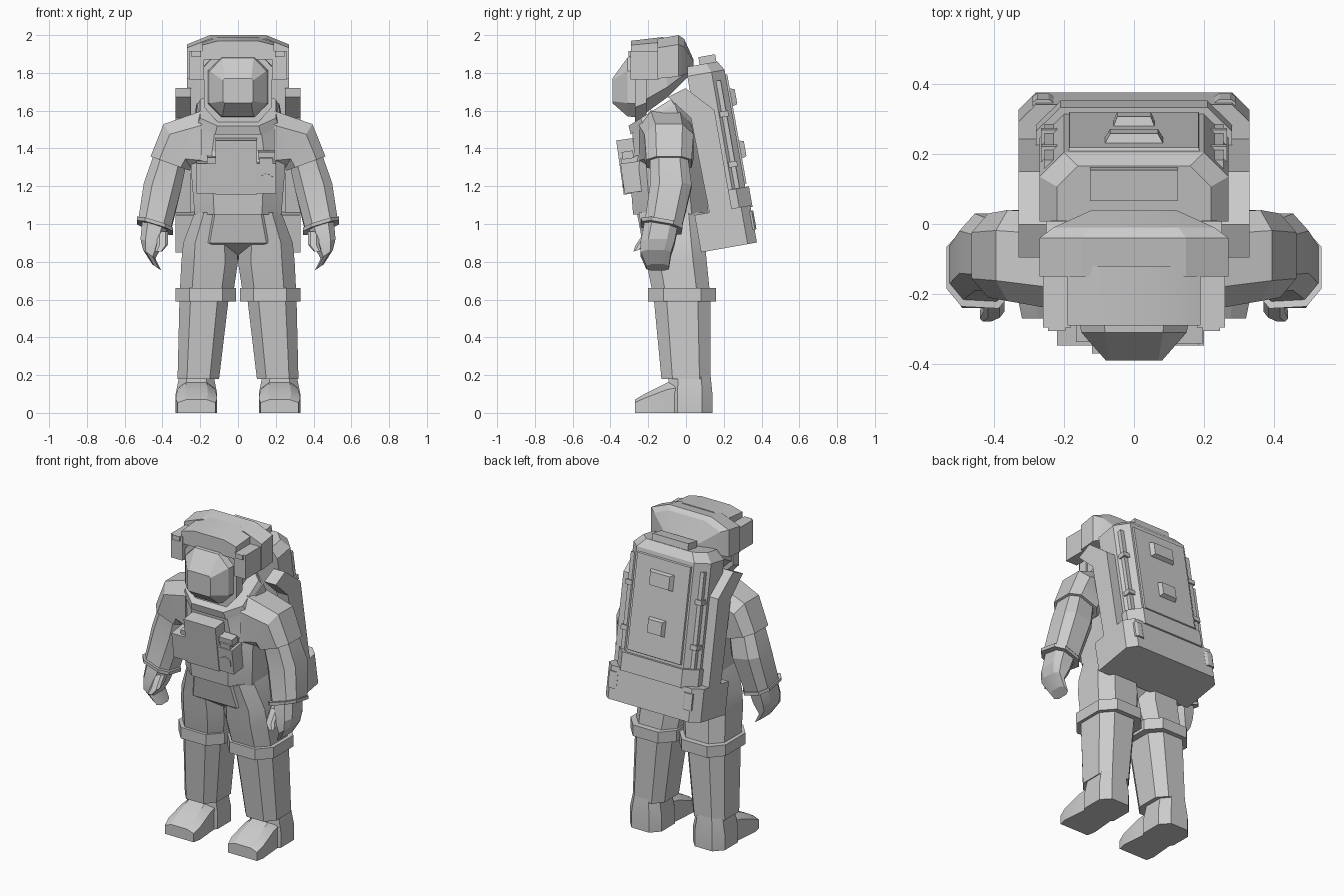
import bpy, bmesh
from math import radians, cos, sin, pi
from mathutils import Matrix, Vector

cube = bpy.data.objects.get("Cube")
if cube:
    bpy.data.objects.remove(cube)

shade = (.6, .6, .6, 1)
grey = bpy.data.materials.new("suit grey")
grey.use_nodes = True
grey.diffuse_color = shade
grey.node_tree.nodes["Principled BSDF"].inputs["Base Color"].default_value = shade

SIDES = {"left": 1, "right": -1}
WORLD = Matrix()


def octagon(half_width, half_depth, bevel=None, square=False):
    """Chamfered rectangle; square keeps the two corners on its low edge."""
    a = half_width - (bevel or half_width * .45)
    b = half_depth - (bevel or half_depth * .45)
    low = half_depth if square else b
    return [(half_width, -low), (half_width, b), (a, half_depth), (-a, half_depth),
            (-half_width, b), (-half_width, -low), (-a, -half_depth), (a, -half_depth)]


def level(x, y, z, half_width, half_depth, roll=0, pitch=0, **shape):
    """Cross-section lying flat, tilted by roll about y and pitch about x."""
    turn = Matrix.Rotation(radians(pitch), 3, 'X') @ Matrix.Rotation(-radians(roll), 3, 'Y')
    centre = Vector((x, y, z))
    return [centre + turn @ Vector((u, v, 0)) for u, v in octagon(half_width, half_depth, **shape)]


def upright(y, half_width, low, high, x=0, **shape):
    """Cross-section standing across the y axis between two heights."""
    middle = (low + high) / 2
    return [(x + u, y, middle + v) for u, v in octagon(half_width, high - middle, **shape)]


def loft(name, rings, side=1, frame=WORLD):
    """Skin a closed solid over rings with equal point counts."""
    bm = bmesh.new()
    place = frame @ Matrix.Diagonal((side, 1, 1, 1))
    rows = [[bm.verts.new(place @ Vector(point)) for point in ring] for ring in rings]
    count = len(rows[0])
    for near, far in zip(rows, rows[1:]):
        for i in range(count):
            j = (i + 1) % count
            bm.faces.new((near[i], near[j], far[j], far[i]))
    bm.faces.new(rows[0][::-1])
    bm.faces.new(rows[-1])
    bmesh.ops.recalc_face_normals(bm, faces=bm.faces)
    mesh = bpy.data.meshes.new(name)
    bm.to_mesh(mesh)
    bm.free()
    mesh.materials.append(grey)
    mesh.shade_smooth()
    mesh.set_sharp_from_angle(angle=radians(18))
    part = bpy.data.objects.new(name, mesh)
    bpy.context.collection.objects.link(part)


def box(name, at, size, frame=WORLD, side=1, taper=1):
    """Box about its centre; taper shrinks the face towards +y."""
    x, y, z = at
    w, d, h = (length / 2 for length in size)
    corners = [(-w, -h), (w, -h), (w, h), (-w, h)]
    loft(name, [[(x + u * k, y + s * d, z + v * k) for u, v in corners]
                for s, k in ((-1, 1), (1, taper))], side, frame)


# Torso, pelvis and neck ring
loft("torso", [level(0, -.08, 1.05, .23, .2), level(0, -.1, 1.3, .25, .2),
               level(0, -.1, 1.43, .25, .18, pitch=15), level(0, -.14, 1.59, .22, .17, pitch=30)])
loft("pelvis", [level(0, -.03, .8, .02, .06), level(0, -.07, .9, .2, .16, bevel=.05),
                level(0, -.08, 1.06, .22, .18)])
loft("collar", [level(0, -.14, 1.57, .22, .18, pitch=32), level(0, -.16, 1.61, .2, .17, pitch=32)])

for word, side in SIDES.items():
    # Legs with knee bands
    loft(word + "_thigh", [level(.17, -.02, .6, .14, .15), level(.15, -.05, .8, .15, .16),
                           level(.15, -.06, .9, .14, .16), level(.12, -.08, 1.06, .11, .17)], side)
    loft(word + "_knee_band", [level(.17, -.02, z, .16, .18) for z in (.59, .66)], side)
    loft(word + "_lower_leg", [level(.21, 0, .18, .11, .13), level(.18, -.02, .6, .13, .15)], side)

    # Boots
    loft(word + "_boot_ankle", [level(.22, .02, 0, .11, .12), level(.22, .02, .1, .11, .12),
                                level(.22, .02, .2, .09, .11)], side)
    loft(word + "_boot_toe", [upright(y, width, 0, top, x=.22, square=True) for y, width, top in
                              ((-.27, .1, .07), (-.22, .11, .1), (-.1, .1, .16), (0, .09, .18))], side)

    # Arms
    loft(word + "_upper_arm", [level(.19, -.11, 1.43, .17, .14, roll=90),
                               level(.32, -.09, 1.41, .14, .13, roll=58),
                               level(.36, -.09, 1.32, .11, .12, roll=20)], side)
    loft(word + "_forearm", [level(.36, -.09, 1.34, .09, .1, roll=20),
                             level(.4, -.08, 1.2, .1, .11, roll=10),
                             level(.44, -.12, 1, .09, .1, roll=17, pitch=-10)], side)
    loft(word + "_cuff", [level(.44, -.13, z, .1, .11, roll=17, pitch=-10) for z in (.98, 1)], side)

    # Hands, with fingers curling inward
    loft(word + "_hand", [level(.44, -.13, 1, .07, .09, roll=17), level(.46, -.15, .9, .06, .09, roll=20),
                          level(.47, -.16, .84, .04, .08, roll=35),
                          level(.43, -.15, .77, .03, .06, roll=35)], side)
    loft(word + "_thumb", [level(.4, -.18, .96, .03, .04), level(.4, -.23, .9, .03, .04, pitch=20),
                           level(.42, -.26, .86, .02, .02, pitch=20)], side)

    # Lamps beside the visor
    box(word + "_hood_lamp", (.22, -.22, 1.84), (.08, .15, .15), side=side)
    box(word + "_lamp_lens", (.22, -.3, 1.9), (.05, .01, .03), side=side)

# Helmet rising towards the nape, with a faceted visor
loft("helmet_shell", [upright(-.25, .17, 1.56, 1.91), upright(-.1, .17, 1.67, 1.91),
                      upright(.01, .13, 1.78, 1.9)])
loft("visor_rim", [upright(-.27, .18, 1.53, 1.92), upright(-.21, .18, 1.56, 1.92)])
loft("visor", [upright(-.22, .17, 1.56, 1.89), upright(-.31, .15, 1.57, 1.88),
               upright(-.39, .08, 1.64, 1.77, bevel=.01)])

# Hood: brow, wide middle and tapered back
loft("hood_brow", [upright(-.29, .19, 1.87, 1.97, square=True),
                   upright(-.12, .19, 1.87, 1.99, square=True)])
loft("hood_middle", [upright(-.15, .27, 1.77, 1.98, square=True),
                     upright(-.04, .27, 1.78, 2, square=True),
                     upright(-.01, .23, 1.79, 1.98, square=True),
                     upright(.04, .12, 1.81, 1.87, square=True)])

# Chest control pack
chest = Matrix.Translation((0, -.33, 1.16)) @ Matrix.Rotation(radians(8), 4, 'X')
box("chest_box", (-.01, .08, .08), (.42, .15, .16), chest)
box("chest_panel", (-.01, .07, .14), (.22, .14, .29), chest)
box("chest_step", (-.14, .07, .17), (.05, .1, .04), chest)
box("chest_valve", (.15, .06, .17), (.07, .1, .04), chest)
box("chest_valve_cap", (.15, .05, .2), (.09, .06, .04), chest)
hexagon = [(sin(i * pi / 3), cos(i * pi / 3)) for i in range(6)]
loft("chest_dial", [[(.15 + .04 * u, y, .07 + .04 * v) for u, v in hexagon] for y in (.02, 0)],
     frame=chest)

# Backpack, leaning forward at the top
pack = Matrix.Translation((0, .08, .85)) @ Matrix.Rotation(radians(10), 4, 'X')
loft("pack_body", [level(0, .19, z, .27, .1, bevel=.07, square=True) for z in (.15, .93)]
     + [level(0, .18, .98, .22, .08, bevel=.06, square=True)], frame=pack)
loft("pack_base", [level(0, .15, z, .33, .15, bevel=.05, square=True) for z in (0, .2)], frame=pack)
loft("pack_base_step", [level(0, .2, z, .28, .11, bevel=.07, square=True) for z in (.19, .3)],
     frame=pack)
box("pack_back_plate", (0, .29, .61), (.38, .02, .6), pack, taper=.97)
box("pack_upper_hatch", (0, .31, .78), (.17, .03, .1), pack, taper=.8)
box("pack_lower_hatch", (0, .31, .5), (.12, .03, .1), pack, taper=.8)
box("pack_top_cap", (0, .21, .99), (.25, .09, .06), pack)

# Bands over the shoulders, with rails, clips and handles on the pack corners
band = [(-.03, .84), (.07, .87), (.2, .73), (.2, .18), (.08, .18), (.07, .71)]
for word, side in SIDES.items():
    loft(word + "_pack_band", [[(x, y, z) for y, z in band] for x in (.25, .33)], side, pack)
    box(word + "_pack_rail", (.23, .23, .59), (.05, .06, .58), pack, side)
    for place, z in (("lower", .43), ("upper", .7)):
        box(f"{word}_{place}_pack_clip", (.24, .24, z), (.05, .06, .03), pack, side)
    loft(word + "_base_handle", [level(.26, .29, z, .03, .02) for z in (.07, .17)], side, pack)
